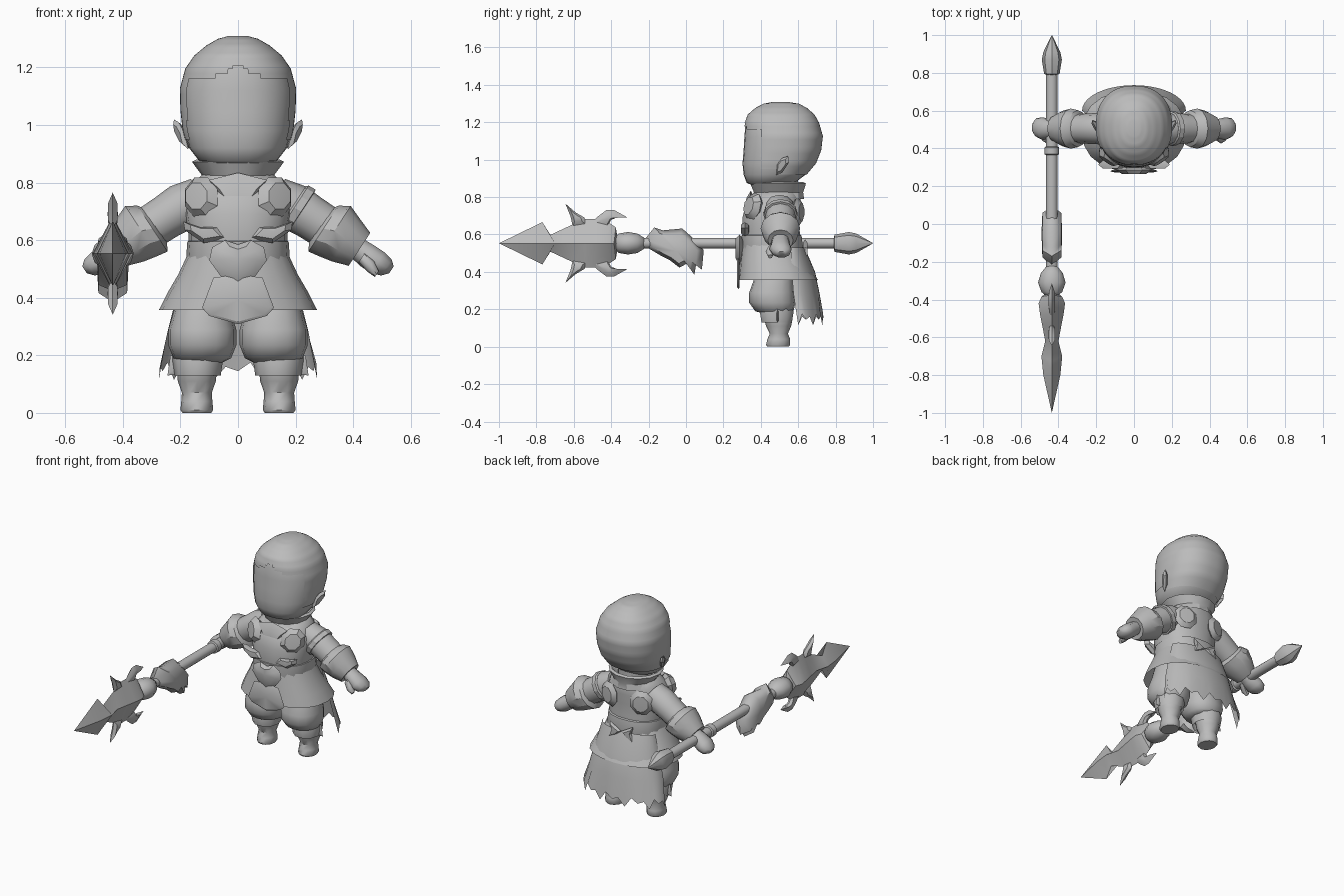
import bpy, bmesh, math
from mathutils import Vector

mat = bpy.data.materials.new("plain grey")
mat.diffuse_color = (0.5, 0.5, 0.5, 1)


def finish(name, verts, faces, angle=45):
    me = bpy.data.meshes.new(name)
    me.from_pydata([tuple(v) for v in verts], [], faces)
    bm = bmesh.new()
    bm.from_mesh(me)
    bmesh.ops.remove_doubles(bm, verts=bm.verts, dist=.0003)
    bmesh.ops.recalc_face_normals(bm, faces=bm.faces)
    bm.to_mesh(me)
    bm.free()
    me.materials.append(mat)
    ob = bpy.data.objects.new(name, me)
    bpy.context.collection.objects.link(ob)
    bpy.ops.object.select_all(action='DESELECT')
    ob.select_set(True)
    bpy.context.view_layer.objects.active = ob
    bpy.ops.object.shade_smooth_by_angle(angle=math.radians(angle))
    return ob


def loft(name, rings, u, v, n=14, power=2.0, caps=True, keep=None, angle=45):
    """Skin rings (centre, radius along u, radius along v)."""
    u, v = Vector(u), Vector(v)
    e = 2 / power
    verts, faces = [], []
    for c, a, b in rings:
        for i in range(n):
            t = 2 * math.pi * i / n
            co, si = math.cos(t), math.sin(t)
            verts.append(Vector(c) + u * a * math.copysign(abs(co) ** e, co)
                         + v * b * math.copysign(abs(si) ** e, si))
    for r in range(len(rings) - 1):
        for i in range(n):
            j = (i + 1) % n
            f = (r * n + i, r * n + j, r * n + n + j, r * n + n + i)
            if keep is None or keep(sum((verts[k] for k in f), Vector()) / 4):
                faces.append(f)
    if caps:
        faces.append(tuple(range(n)))
    if caps or keep:
        faces.append(tuple(range(len(verts) - n, len(verts))))
    return finish(name, verts, faces, angle)


def stack(name, rows, x=0, **kw):
    """Upright loft from rows (z, half width, front y, back y)."""
    return loft(name, [((x, (f + b) / 2, z), w, (b - f) / 2) for z, w, f, b in rows],
                (1, 0, 0), (0, 1, 0), **kw)


def pillow(name, outline, thick, origin=(0, 0, 0), u=(1, 0, 0), v=(0, 0, 1), inner=0.65, angle=35):
    """Flat outline with a raised middle on both sides."""
    o, u, v = Vector(origin), Vector(u).normalized(), Vector(v).normalized()
    w = u.cross(v)
    n = len(outline)
    ca, cb = (sum(p[k] for p in outline) / n for k in (0, 1))
    verts = [o + u * a + v * b for a, b in outline]
    faces = []
    for s in (1, -1):
        k = len(verts)
        verts += [o + u * (ca + (a - ca) * inner) + v * (cb + (b - cb) * inner) + w * s * thick
                  for a, b in outline]
        verts.append(o + u * ca + v * cb + w * s * thick * 1.1)
        for i in range(n):
            j = (i + 1) % n
            faces += [(i, j, k + j, k + i), (k + i, k + j, k + n)]
    return finish(name, verts, faces, angle)


def sym(half):
    return half + [(-a, b) for a, b in reversed(half) if abs(a) > 1e-5]


def face_opening(c):
    """True where the hair shell stays: everything behind a wavy hairline."""
    wave = .012 * abs((abs(c.x) / .035) % 2 - 1)
    line = 1.155 + wave + .05 * max(0, 1 - abs(c.x) / .09)
    return not (c.y < .40 and c.z < line) and not (c.z < .95 and c.y < .5)


# head and hair shell with an open face
head = [(.862, .09, .36, .54), (.875, .135, .325, .58), (.92, .17, .308, .64), (.98, .187, .302, .69),
        (1.05, .195, .308, .718), (1.12, .197, .312, .727), (1.19, .178, .318, .707), (1.235, .147, .335, .682),
        (1.27, .105, .375, .642), (1.293, .065, .42, .60), (1.303, .028, .47, .54)]
stack("head", head, n=28, power=2.25, angle=60)
rows = [(z + .006 * (z > 1.1), w + .005, f - .005, b + .005) for z, w, f, b in head[2:]]
fine = [tuple(p + (q - p) * k / 4 for p, q in zip(a, b)) for a, b in zip(rows, rows[1:]) for k in range(4)]
stack("hair", fine + rows[-1:], n=84, power=2.25, caps=False, angle=60, keep=face_opening)

# neck, torso, collar, belt
stack("neck", [(.78, .1, .4, .6), (.9, .1, .4, .6)])
stack("torso", [(.42, .16, .33, .6), (.54, .17, .305, .615), (.62, .172, .297, .61), (.69, .185, .30, .61),
                (.75, .18, .315, .615), (.80, .155, .35, .615), (.84, .11, .4, .6)], n=18, power=2.3)
stack("collar", [(.79, .15, .335, .635), (.825, .125, .36, .63), (.872, .16, .34, .645), (.88, .145, .355, .63),
                 (.85, .1, .4, .6)], n=14, caps=False, angle=25)
stack("belt", [(.5, .178, .3, .627), (.51, .182, .298, .63), (.595, .176, .295, .62), (.6, .165, .31, .61)],
      n=18, power=2.3, angle=30)

# skirt with front panel
stack("skirt", [(.357, .275, .277, .705), (.42, .243, .285, .67), (.48, .208, .291, .64), (.55, .175, .3, .615)],
      n=20, power=2.3, caps=False)
pillow("skirt_front_panel", sym([(0, .308), (.1, .337), (.125, .365), (.085, .47), (0, .48)]), .006, (0, .28, 0),
       inner=.9)

# chest plates and belt emblem
pillow("chest_plate", sym([(0, .595), (.045, .625), (.075, .69), (.06, .75), (.1, .81), (0, .835)]), .022,
       (0, .305, 0), v=(0, .05, 1))
pillow("belt_emblem", sym([(0, .435), (.06, .475), (.1, .53), (.09, .575), (.045, .6), (0, .585)]), .02,
       (0, .286, 0))
for s in (-1, 1):
    pillow("rib_plate", [(s * a, b) for a, b in [(.03, .605), (.12, .59), (.185, .635), (.19, .665), (.13, .645),
                                                 (.07, .645)]], .02, (0, .315, 0))

# ragged back cape
arcs, levels = 20, [(.53, .18, .56, .635), (.4, .215, .565, .69), (.28, .245, .575, .715), (.145, .275, .6, .735)]
verts, faces = [], []
for k, (z, w, edge, mid) in enumerate(levels):
    for i in range(arcs + 1):
        a = math.pi * (i / arcs - .5)
        drop = (-.03, .015, .0, .03)[i % 4] if k == 3 else 0
        verts.append((w * math.sin(a), edge + (mid - edge) * math.cos(a), z + drop))
for k in range(3):
    for i in range(arcs):
        q = k * (arcs + 1) + i
        faces.append((q, q + 1, q + arcs + 2, q + arcs + 1))
finish("cape", verts, faces, 60)

for s in (-1, 1):
    # ears
    pillow("ear", [(-.025, -.05), (.01, -.035), (.05, .02), (.045, .055), (.01, .045), (-.02, .01)], .012,
           (s * .193, .505, .965), u=(s * .45, 1, 0), v=(s * .2, 0, 1))
    # round chest and back discs
    disc = [(.073 * math.cos(t * math.pi / 4 + .39), .077 * math.sin(t * math.pi / 4 + .39)) for t in range(8)]
    pillow("chest_disc", disc, .032, (s * .128, .36, .748), u=(1, s * .65, 0), v=(0, .2, 1))
    pillow("back_disc", disc, .022, (s * .11, .597, .72), u=(1, -s * .35, 0))
    # bow on the back of the waist
    pillow("bow", [(0, .53), (s * .08, .575), (s * .065, .53), (s * .09, .47), (s * .03, .5)], .012, (0, .637, 0))

    # arm, cuff and hand share one slanted axis
    side, up = (0, 1, 0), (s * .55, 0, .84)

    def limb(name, rows, n=12, angle=45):
        loft(name, [((s * x, y, z), a, b) for x, y, z, a, b in rows], side, up, n=n, angle=angle)

    limb("upper_arm", [(.12, .5, .745, .08, .08), (.19, .505, .717, .083, .083), (.25, .505, .68, .08, .077),
                       (.32, .505, .635, .075, .075)])
    if s > 0:
        limb("shoulder_strap", [(.19, .505, .717, .084, .084), (.195, .505, .712, .092, .092),
                                (.22, .505, .7, .09, .09), (.222, .505, .7, .078, .078)], angle=25)
    limb("cuff", [(.285, .505, .65, .07, .07), (.297, .505, .64, .098, .095), (.335, .505, .632, .106, .103),
                  (.375, .505, .6, .095, .088), (.422, .505, .568, .068, .068), (.42, .505, .57, .045, .045)], 12, 30)
    limb("hand", [(.41, .505, .575, .045, .04), (.45, .505, .545, .052, .045), (.485, .505, .522, .06, .045),
                  (.515, .51, .505, .05, .035), (.533, .51, .497, .025, .015)], 10)
    limb("thumb", [(.43, .465, .54, .02, .02), (.46, .45, .51, .024, .022), (.482, .45, .482, .012, .012)], 8)

    # puffed shorts, knee cloth, leg and foot
    stack("shorts", [(.175, .07, .42, .55), (.19, .1, .37, .575), (.235, .118, .338, .585), (.29, .118, .338, .58),
                     (.35, .1, .36, .575), (.44, .08, .38, .57)], x=s * .124, n=16, power=2.2, angle=60)
    stack("knee_cloth", [(.13, .08, .4, .57), (.185, .088, .39, .58), (.21, .085, .4, .57)], x=s * .14, n=10,
          caps=False)
    pillow("knee_flap", [(s * .17, .185), (s * .235, .2), (s * .245, .13), (s * .19, .135)], .005, (0, .49, 0))
    stack("lower_leg", [(0, .05, .435, .55), (.01, .057, .428, .557), (.04, .054, .435, .557), (.07, .052, .448, .545),
                        (.11, .066, .428, .562), (.15, .07, .418, .57), (.2, .07, .42, .56)], x=s * .143, n=12)

# spear shaft, ring, pommel, ball
SX, SZ = -.435, .553


def turned(name, rows, n=12, angle=40):
    loft(name, [((SX, y, SZ), a, b) for y, a, b in rows], (1, 0, 0), (0, 0, 1), n=n, angle=angle)


turned("spear_shaft", [(-.4, .031, .029), (.82, .031, .029)])
turned("shaft_ring", [(.365, .031, .03), (.37, .039, .038), (.405, .039, .038), (.41, .031, .03)])
turned("pommel", [(.79, .03, .03), (.795, .041, .046), (.87, .053, .06), (.91, .045, .052), (.998, .002, .002)], 8)
turned("spear_ball", [(-.385, .025, .03), (-.36, .055, .052), (-.31, .073, .06), (-.26, .058, .052),
                      (-.215, .022, .024)], 12, 60)

# fur tuft behind the ball
pillow("fur_tuft", [(-.22, .575), (-.17, .637), (-.125, .622), (-.02, .632), (.055, .565), (.095, .515), (.085, .412),
                    (.055, .446), (.045, .385), (.008, .446), (-.035, .423), (-.09, .465), (-.14, .49), (-.215, .535)],
       .05, (SX, 0, 0), u=(0, 1, 0), inner=.75, angle=60)

# spear blade: (edge y, edge height, ridge y, ridge half thickness)
blade = [(-1, 0, -1, 0), (-.768, .113, -.8, .045), (-.725, .045, -.7, .055), (-.596, .105, -.62, .035),
         (-.54, .13, -.54, .05), (-.48, .13, -.48, .062), (-.42, .115, -.42, .07), (-.375, .085, -.385, .055),
         (-.365, .02, -.365, .03)]
verts, faces = [], []
for sz in (-1, 1):
    for sx in (-1, 1):
        k = len(verts)
        for y, h, ry, t in blade:
            verts += [(SX, y, SZ + sz * h), (SX + sx * t, ry, SZ)]
        for i in range(len(blade) - 1):
            q = k + 2 * i
            faces.append((q, q + 2, q + 3, q + 1) if i else (q, q + 2, q + 3))
    # curved horns on the blade
    for name, pts in (("front_horn", [(-.605, .09), (-.618, .145), (-.645, .212), (-.59, .165), (-.543, .137),
                                      (-.52, .09)]),
                      ("rear_horn", [(-.51, .1), (-.475, .14), (-.425, .178), (-.385, .178), (-.313, .138),
                                     (-.36, .142), (-.4, .125), (-.425, .08)])):
        pillow(name, [(y, sz * h) for y, h in pts], .016, (SX, 0, SZ), u=(0, 1, 0), inner=.5)
finish("spear_blade", verts, faces, 30)
